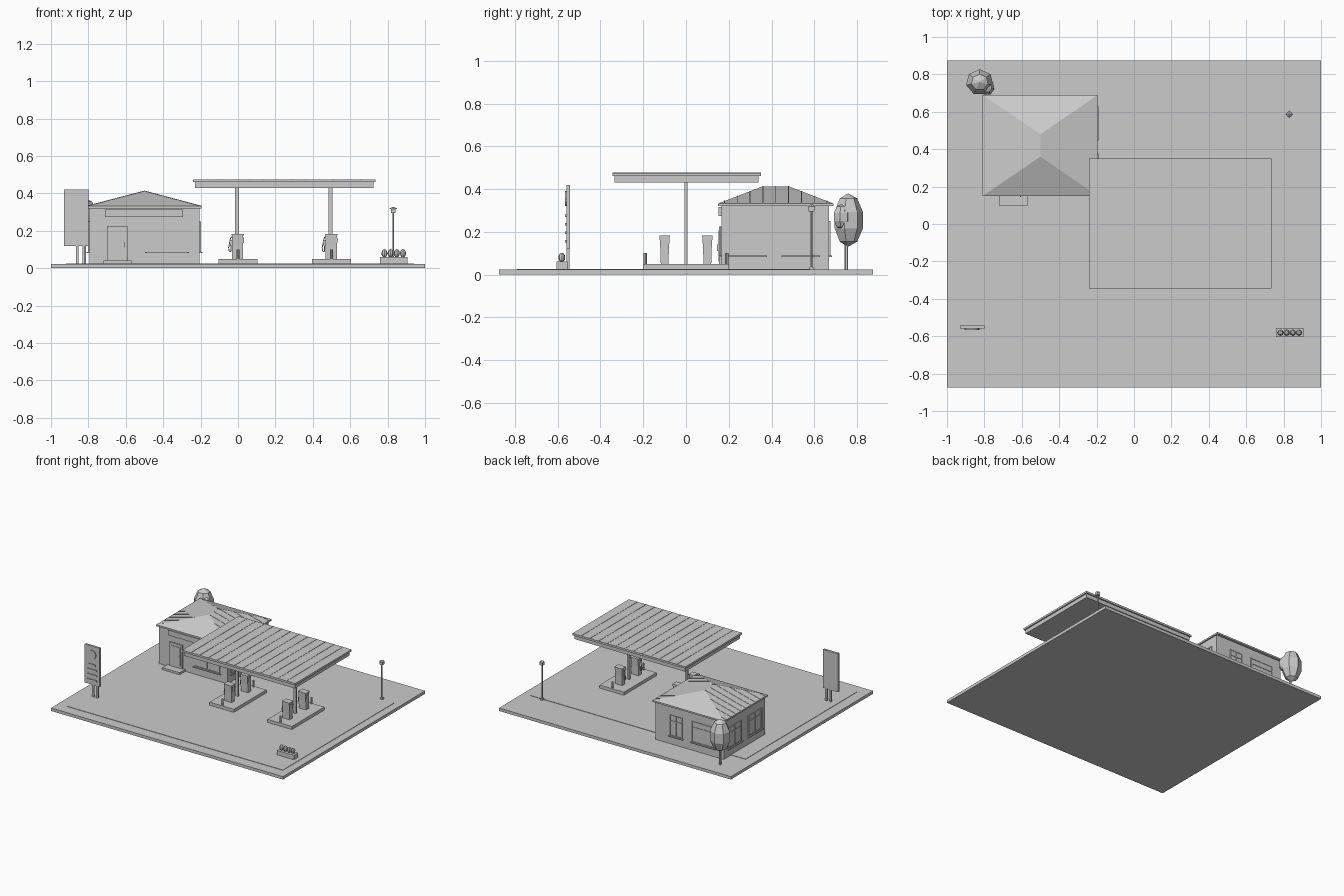
import bpy, bmesh, math
from mathutils import Vector

if "Cube" in bpy.data.objects:
    bpy.data.objects.remove(bpy.data.objects["Cube"])

GREY = (0.6, 0.6, 0.6, 1)
grey = bpy.data.materials.new("plain_grey")
grey.use_nodes = True
grey.diffuse_color = GREY
grey.node_tree.nodes["Principled BSDF"].inputs["Base Color"].default_value = GREY


def finish(name, bm):
    bmesh.ops.recalc_face_normals(bm, faces=bm.faces[:])
    mesh = bpy.data.meshes.new(name)
    bm.to_mesh(mesh)
    bm.free()
    mesh.materials.append(grey)
    ob = bpy.data.objects.new(name, mesh)
    bpy.context.collection.objects.link(ob)
    return ob


def box(name, x, y, z):
    """Box from three (low, high) ranges."""
    bm = bmesh.new()
    bmesh.ops.create_cube(bm, size=1)
    for v in bm.verts:
        v.co = [r[0] if c < 0 else r[1] for c, r in zip(v.co, (x, y, z))]
    return finish(name, bm)


def block(name, cx, cy, w, d, z0, z1):
    return box(name, (cx - w / 2, cx + w / 2), (cy - d / 2, cy + d / 2), (z0, z1))


def rod(name, cx, cy, r, z0, z1, sides=8, r_top=None):
    bm = bmesh.new()
    bmesh.ops.create_cone(bm, cap_ends=True, segments=sides, radius1=r,
                          radius2=r if r_top is None else r_top, depth=z1 - z0)
    bmesh.ops.translate(bm, vec=(cx, cy, (z0 + z1) / 2), verts=bm.verts)
    return finish(name, bm)


def ball(name, centre, size, u, v):
    bm = bmesh.new()
    bmesh.ops.create_uvsphere(bm, u_segments=u, v_segments=v, radius=1)
    for vert in bm.verts:
        vert.co = Vector(centre) + vert.co * Vector(size)
    return finish(name, bm)


def prism(name, profile, axis, low, high):
    """Extrude a 2D profile along x (axis 0) or y (axis 1)."""
    bm = bmesh.new()
    rings = [[bm.verts.new((t, a, b) if axis == 0 else (a, t, b)) for a, b in profile]
             for t in (low, high)]
    bm.faces.new(rings[0])
    bm.faces.new(rings[1])
    for i in range(len(profile)):
        j = (i + 1) % len(profile)
        bm.faces.new((rings[0][i], rings[0][j], rings[1][j], rings[1][i]))
    return finish(name, bm)


def tube(name, points, radius):
    curve = bpy.data.curves.new(name, "CURVE")
    curve.dimensions = "3D"
    curve.bevel_depth = radius
    curve.bevel_resolution = 1
    spline = curve.splines.new("POLY")
    spline.points.add(len(points) - 1)
    for p, co in zip(spline.points, points):
        p.co = (*co, 1)
    curve.materials.append(grey)
    bpy.context.collection.objects.link(bpy.data.objects.new(name, curve))


# Ground
box("ground_slab", (-1, 1), (-.875, .875), (0, .023))
box("forecourt", (-.92, .94), (-.79, .58), (.023, .026))

# Shop walls and hipped roof
X0, X1, Y0, Y1 = -.795, -.205, .165, .67
box("shop_walls", (X0, X1), (Y0, Y1), (.02, .325))
box("roof_eave", (-.81, -.195), (.15, .69), (.32, .332))
bm = bmesh.new()
a, b, c, d = [bm.verts.new((x, y, .332)) for x, y in
              ((-.81, .15), (-.195, .15), (-.195, .69), (-.81, .69))]
e, f = [bm.verts.new((-.5, y, .413)) for y in (.36, .48)]
for face in ((a, b, e), (b, c, f, e), (c, d, f), (d, a, e, f), (d, c, b, a)):
    bm.faces.new(face)
finish("hipped_roof", bm)

# Thin seams running up the two side slopes
for i in range(9):
    y = .18 + i * .06
    t = min(1, (y - .15) / .21, (.69 - y) / .21)
    for side, edge in (("left", -.195), ("right", -.81)):
        top_x, top_z = edge + (-.5 - edge) * t, .332 + .081 * t
        prism("roof_seam_" + side, [(edge, .332), (top_x, top_z), (top_x, top_z + .002),
                                    (edge, .334)], 1, y - .002, y + .002)


def on_wall(name, wall, u, z, depth):
    """Plate on a shop wall; u runs along the wall."""
    if wall in ("front", "back"):
        y = (Y0 - depth, Y0) if wall == "front" else (Y1, Y1 + depth)
        return box(name, u, y, z)
    x = (X0 - depth, X0) if wall == "right" else (X1, X1 + depth)
    return box(name, x, u, z)


def window(wall, u0, u1, z0, z1):
    t = .007
    mid = (u0 + u1) / 2
    name = wall + "_window_"
    on_wall(name + "glass", wall, (u0, u1), (z0, z1), .002)
    for lo in (u0, mid - t / 2, u1 - t):
        on_wall(name + "upright", wall, (lo, lo + t), (z0, z1), .006)
    for lo in (z0, z0 + .7 * (z1 - z0), z1 - t):
        on_wall(name + "rail", wall, (u0, u1), (lo, lo + t), .006)
    on_wall(name + "sill", wall, (u0 - .008, u1 + .008), (z0 - .006, z0), .014)


# Windows, doors and shop sign
window("front", -.49, -.27, .088, .225)
window("back", -.72, -.52, .088, .25)
window("back", -.44, -.33, .088, .25)
for wall in ("left", "right"):
    for start in (.205, .455):
        window(wall, start, start + .165, .088, .25)
on_wall("front_door", "front", (-.70, -.59), (.03, .225), .01)
on_wall("door_panel", "front", (-.685, -.605), (.06, .205), .013)
on_wall("door_handle", "front", (-.61, -.603), (.11, .14), .02)
on_wall("shop_sign_board", "front", (-.71, -.295), (.275, .315), .012)
box("door_step", (-.72, -.57), (.095, Y0), (.023, .042))

# Canopy with seams
box("canopy_top", (-.24, .735), (-.345, .35), (.46, .475))
box("canopy_fascia", (-.23, .725), (-.335, .34), (.43, .46))
for i in range(1, 13):
    x = -.24 + i * .075
    box("canopy_seam", (x - .002, x + .002), (-.345, .35), (.475, .477))

# Pump islands
for cx in (0, .5):
    block("pump_island", cx, 0, .21, .4, .023, .05)
    block("canopy_post", cx - .005, 0, .02, .015, .05, .43)
    for s in (-1, 1):
        cy = s * .1
        rod("bollard", cx, s * .19, .008, .05, .1)
        prism("pump_body", [(cy - .018, .05), (cy + .018, .05), (cy + .02, .12),
                            (cy + .024, .18), (cy - .024, .18), (cy - .02, .12)],
              0, cx - .033, cx + .028)
        block("pump_screen", cx + .028, cy, .006, .03, .135, .165)
        block("pump_cap", cx - .002, cy, .066, .05, .175, .183)
        block("hose_nozzle", cx - .038, cy, .012, .01, .12, .15)
        tube("pump_hose", [(cx - .033, cy, .17), (cx - .04, cy, .16), (cx - .05, cy, .11),
                           (cx - .047, cy, .088), (cx - .038, cy, .09), (cx - .038, cy, .13)],
             .003)

# Roadside sign
box("sign_panel", (-.93, -.80), (-.56, -.543), (.12, .42))
for x in (-.86, -.825):
    block("sign_post", x, -.552, .014, .012, .02, .12)
for z, w in ((.15, .08), (.19, .08), (.23, .08), (.27, .06)):
    block("sign_bar", -.865, -.5625, w, .006, z, z + .012)
bm = bmesh.new()
bmesh.ops.create_circle(bm, cap_ends=True, segments=16, radius=.035)
disc = bmesh.ops.extrude_face_region(bm, geom=bm.faces[:])["geom"]
bmesh.ops.translate(bm, vec=(0, 0, .007), verts=[g for g in disc if isinstance(g, bmesh.types.BMVert)])
round_plate = finish("sign_disc", bm)
round_plate.rotation_euler.x = math.pi / 2
round_plate.location = (-.865, -.559, .355)

# Planter with shrubs
box("planter", (.76, .905), (-.605, -.555), (.023, .06))
for i in range(4):
    ball("shrub", (.783 + i * .033, -.581, .08), (.016, .016, .022), 8, 6)

# Lamp
block("lamp_base", .83, .587, .02, .02, .023, .035)
rod("lamp_post", .83, .587, .005, .03, .3)
block("lamp_head", .83, .587, .026, .026, .295, .318)
rod("lamp_cap", .83, .587, .021, .318, .328, 4, .004).name = "lamp_cap"

# Tree
rod("tree_trunk", -.82, .75, .009, .02, .2, 6)
ball("tree_crown", (-.825, .758, .255), (.078, .073, .125), 7, 5)
ball("tree_side_clump", (-.785, .73, .27), (.042, .045, .06), 7, 5)
